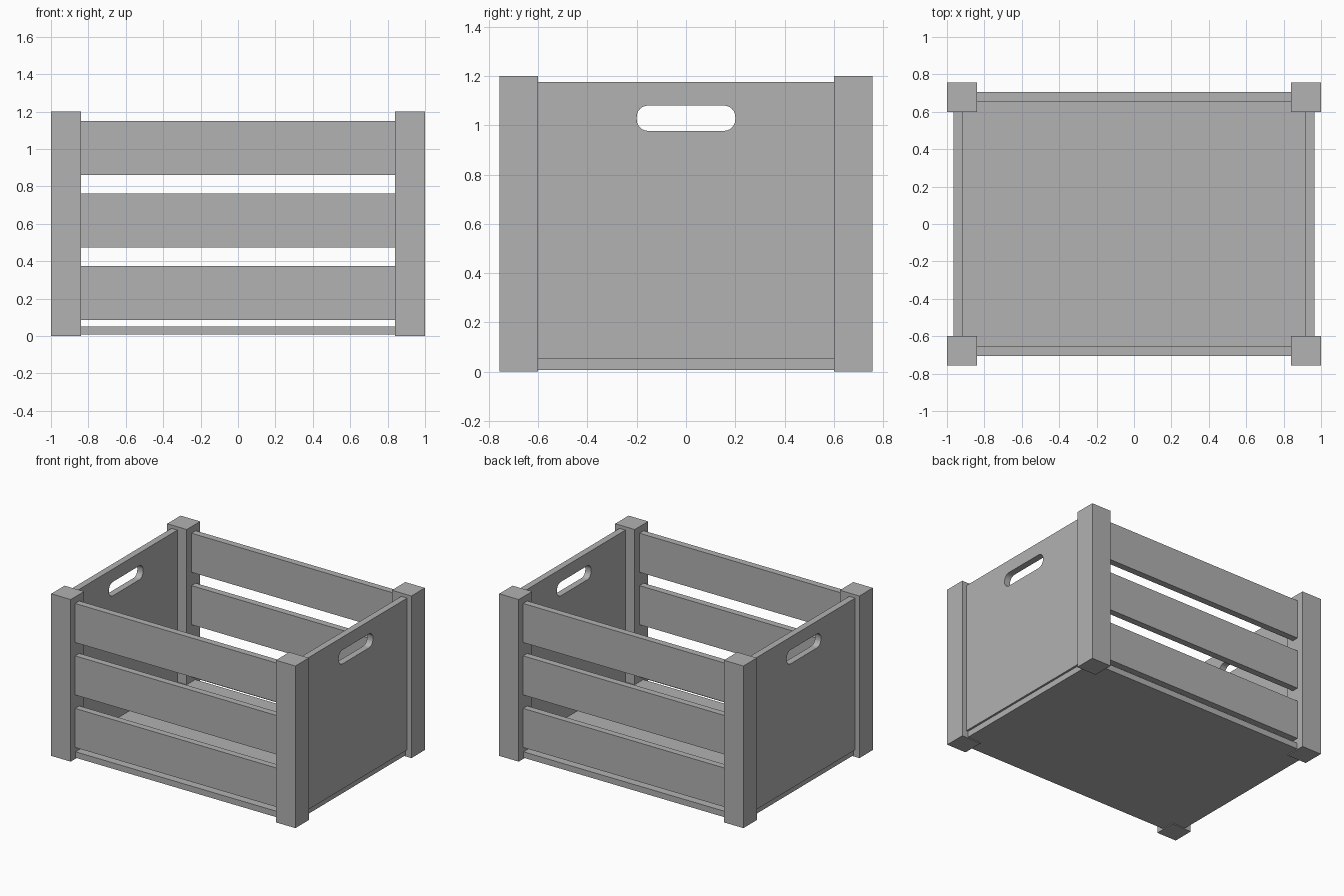
import bpy
import math
from mathutils import Matrix

cube = bpy.data.objects.get("Cube")
if cube:
    bpy.data.objects.remove(cube, do_unlink=True)

# One plain grey for the whole crate
grey = bpy.data.materials.new("plain grey")
grey.use_nodes = True
colour = (0.445, 0.445, 0.445, 1)
grey.diffuse_color = colour
grey.node_tree.nodes["Principled BSDF"].inputs["Base Color"].default_value = colour

HALF_X, HALF_Y, HEIGHT = 1.0, 0.757, 1.2
POST_X, POST_Y = 0.84, 0.6        # inner faces of the corner posts
SLAT_IN, SLAT_OUT = 0.656, 0.705  # slat thickness range
END_IN, END_OUT = 0.917, 0.965    # end panel thickness range
FLOOR_LOW, FLOOR_TOP = 0.007, 0.051


def box(name, low, high):
    bpy.ops.mesh.primitive_cube_add(
        size=1, location=[(a + b) / 2 for a, b in zip(low, high)])
    obj = bpy.context.object
    obj.name = obj.data.name = name
    obj.scale = [b - a for a, b in zip(low, high)]
    bpy.ops.object.transform_apply(location=False, rotation=False, scale=True)
    obj.data.materials.append(grey)
    return obj


def rounded_slot(half_width, low, high, radius, steps=6):
    """Outline of the hand hole, walked corner by corner."""
    w, pts = half_width - radius, []
    corners = [(w, high - radius), (-w, high - radius),
               (-w, low + radius), (w, low + radius)]
    for quarter, (cx, cy) in enumerate(corners):
        for i in range(steps + 1):
            a = (quarter + i / steps) * math.pi / 2
            pts.append((cx + radius * math.cos(a), cy + radius * math.sin(a)))
    return pts


def end_panel(name, x):
    """Upright board with a hand hole: a filled, extruded outline."""
    curve = bpy.data.curves.new(name + "_outline", "CURVE")
    curve.dimensions = "2D"
    curve.fill_mode = "BOTH"
    curve.extrude = (END_OUT - END_IN) / 2
    top = 1.175
    rect = [(-POST_Y, FLOOR_TOP), (POST_Y, FLOOR_TOP), (POST_Y, top), (-POST_Y, top)]
    for outline in (rect, rounded_slot(0.2, 0.977, 1.08, 0.046)):
        spline = curve.splines.new("POLY")
        spline.points.add(len(outline) - 1)
        for point, (u, v) in zip(spline.points, outline):
            point.co = (u, v, 0, 1)
        spline.use_cyclic_u = True
    helper = bpy.data.objects.new(name + "_helper", curve)
    bpy.context.collection.objects.link(helper)
    bpy.context.view_layer.update()
    evaluated = helper.evaluated_get(bpy.context.evaluated_depsgraph_get())
    mesh = bpy.data.meshes.new_from_object(evaluated)
    bpy.data.objects.remove(helper, do_unlink=True)
    mesh.name = name
    # Stand the outline up: its width runs along y, its height along z
    mesh.transform(Matrix(((0, 0, 1, 0), (1, 0, 0, 0), (0, 1, 0, 0), (0, 0, 0, 1))))
    mesh.materials.clear()
    mesh.materials.append(grey)
    for poly in mesh.polygons:
        poly.use_smooth = False
    obj = bpy.data.objects.new(name, mesh)
    bpy.context.collection.objects.link(obj)
    obj.location.x = x
    return obj


def span(side, inner, outer):
    return sorted((side * inner, side * outer))


# Corner posts
for y_name, sy in (("front", -1), ("back", 1)):
    for x_name, sx in (("right", -1), ("left", 1)):
        (x0, x1), (y0, y1) = span(sx, POST_X, HALF_X), span(sy, POST_Y, HALF_Y)
        box(f"{y_name}_{x_name}_post", (x0, y0, 0), (x1, y1, HEIGHT))

# Horizontal slats on front and back
for y_name, sy in (("front", -1), ("back", 1)):
    y0, y1 = span(sy, SLAT_IN, SLAT_OUT)
    for level, z in (("lower", 0.085), ("middle", 0.474), ("upper", 0.862)):
        box(f"{y_name}_{level}_slat", (-POST_X, y0, z), (POST_X, y1, z + 0.289))

# Solid ends with hand holes
for x_name, sx in (("right", -1), ("left", 1)):
    end_panel(f"{x_name}_end_panel", sx * (END_IN + END_OUT) / 2)

# Floor board, set just inside the end panels
box("floor_board", (-0.95, -0.7, FLOOR_LOW), (0.95, 0.7, FLOOR_TOP))
